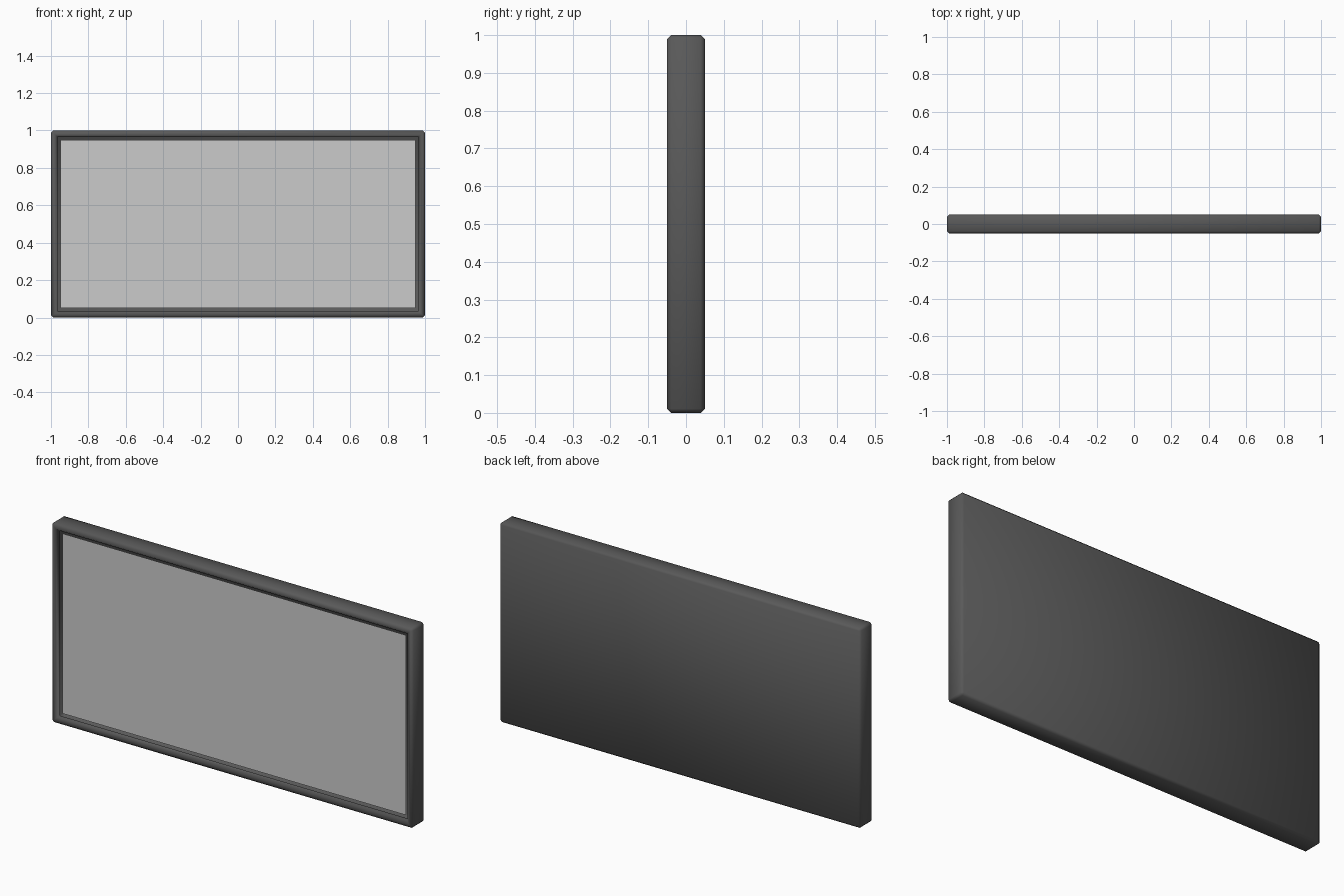
import bpy, bmesh

if "Cube" in bpy.data.objects:
    bpy.data.objects.remove(bpy.data.objects["Cube"])

W, D, H = 2.0, 0.1, 1.0
BORDER, RECESS, BEVEL = 0.05, 0.02, 0.011


def finish(bm, name):
    mesh = bpy.data.meshes.new(name)
    bm.to_mesh(mesh)
    bm.free()
    ob = bpy.data.objects.new(name, mesh)
    bpy.context.collection.objects.link(ob)
    return ob


# casing: box with a recessed, open front and chamfered outer and rim edges
bm = bmesh.new()
bmesh.ops.create_cube(bm, size=1)
bmesh.ops.scale(bm, vec=(W, D, H), verts=bm.verts)
bmesh.ops.translate(bm, vec=(0, 0, H / 2), verts=bm.verts)
bm.normal_update()
front = min(bm.faces, key=lambda f: f.calc_center_median().y)
outer = list(bm.edges)
bmesh.ops.inset_region(bm, faces=[front], thickness=BORDER)
rim = list(front.edges)
res = bmesh.ops.extrude_discrete_faces(bm, faces=[front])
floor = res["faces"][0]
bmesh.ops.translate(bm, vec=(0, RECESS, 0), verts=floor.verts)
bmesh.ops.delete(bm, geom=[floor], context='FACES_ONLY')


def convex(e):
    # outer box edges and front rim, not the recess corners
    ys = [v.co.y for v in e.verts]
    on_box = all(abs(abs(v.co.x) - W / 2) < 1e-4 for v in e.verts)
    on_rim = all(abs(v.co.x) < W / 2 - 0.01 and abs(y + D / 2) < 1e-4
                 for v, y in zip(e.verts, ys))
    diagonal = abs(e.verts[0].co.x - e.verts[1].co.x) > 1e-4 and \
        abs(e.verts[0].co.z - e.verts[1].co.z) > 1e-4
    return (on_box or on_rim) and not diagonal


bmesh.ops.bevel(bm, geom=[e for e in bm.edges if convex(e)], offset=BEVEL,
                offset_type='OFFSET', segments=1, affect='EDGES')
bmesh.ops.recalc_face_normals(bm, faces=bm.faces)
for f in bm.faces:
    f.smooth = True
casing = finish(bm, "casing")
mat = bpy.data.materials.new("dark_grey")
mat.diffuse_color = (0.1, 0.1, 0.1, 1)
mat.use_nodes = True
mat.node_tree.nodes["Principled BSDF"].inputs["Base Color"].default_value = mat.diffuse_color
casing.data.materials.append(mat)

# screen panel closing the recess
bm = bmesh.new()
x, y = W / 2 - BORDER, -D / 2 + RECESS
bm.faces.new([bm.verts.new(p) for p in (
    (-x, y, BORDER), (x, y, BORDER), (x, y, H - BORDER), (-x, y, H - BORDER))])
finish(bm, "screen")
